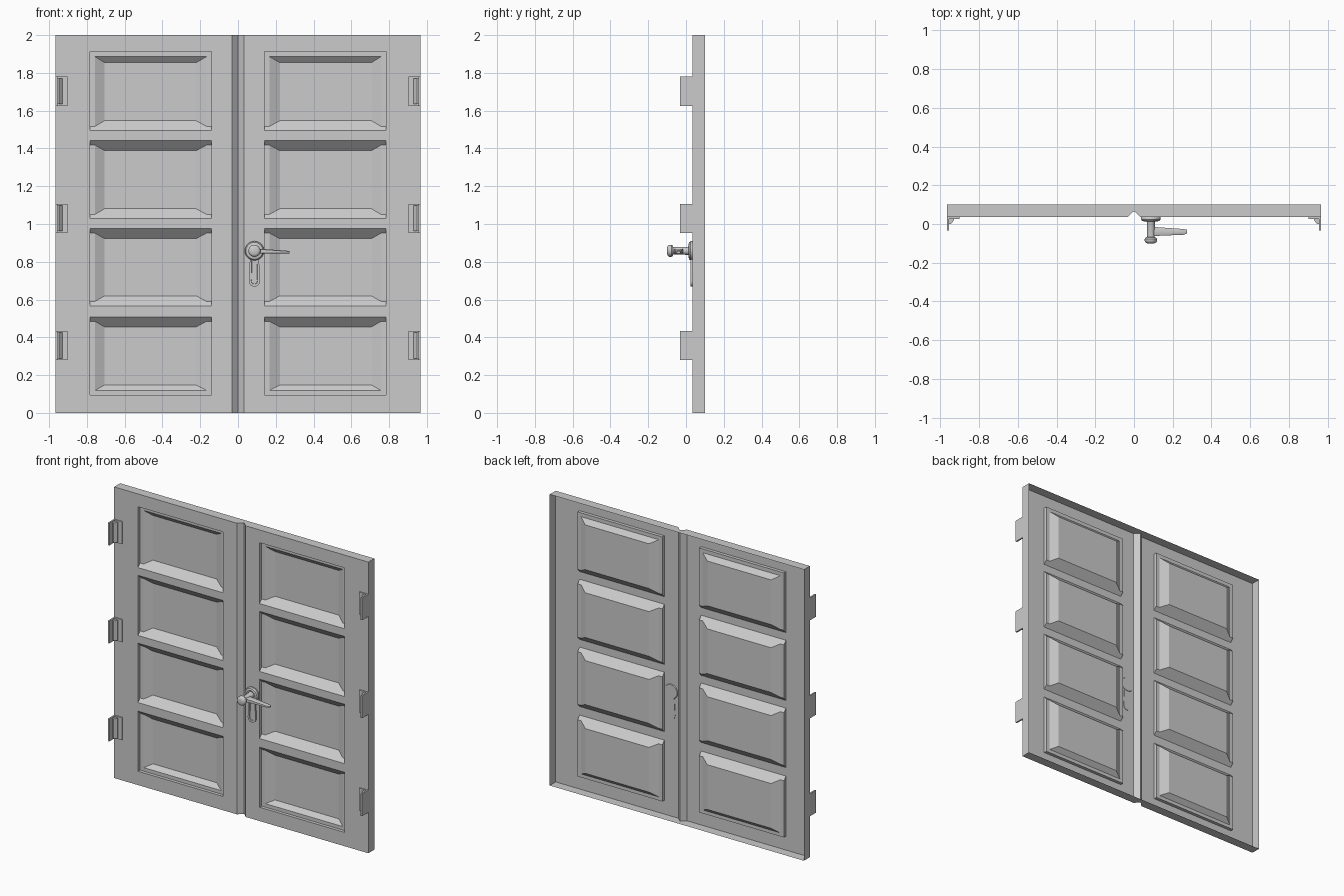
import bpy, bmesh, math

if "Cube" in bpy.data.objects:
    bpy.data.objects.remove(bpy.data.objects["Cube"])

Y0, YL, YP, YB = 0.035, 0.057, 0.085, 0.10   # front, ledge, panel, back rim
W, H, GX, GY = 0.966, 2.0, 0.033, 0.067      # half width, height, centre groove


def finish(name, bm, smooth=False, recalc=True):
    bmesh.ops.remove_doubles(bm, verts=bm.verts, dist=1e-5)
    if recalc:
        bmesh.ops.recalc_face_normals(bm, faces=bm.faces)
    me = bpy.data.meshes.new(name)
    bm.to_mesh(me)
    bm.free()
    ob = bpy.data.objects.new(name, me)
    bpy.context.collection.objects.link(ob)
    if smooth:
        bpy.ops.object.select_all(action='DESELECT')
        ob.select_set(True)
        bpy.context.view_layer.objects.active = ob
        bpy.ops.object.shade_smooth_by_angle(angle=math.radians(35))
    return ob


def rect(x0, x1, z0, z1, y):
    return [(x0, y, z0), (x1, y, z0), (x1, y, z1), (x0, y, z1)]


def door_leaf(name, s):
    """Thin pressed leaf, open at the back; s = side."""
    bm = bmesh.new()

    def face(pts):
        pts = [p for i, p in enumerate(pts) if p not in pts[:i]]
        if len(pts) < 3:
            return
        if s < 0:
            pts = pts[::-1]
        bm.faces.new([bm.verts.new((s * x, y, z)) for x, y, z in pts])

    x0, x1, z0, z1 = 0.14, 0.784, 0.095, 1.912
    # stiles and end rails
    face(rect(GX, x0, 0, H, Y0))
    face(rect(x1, W, 0, H, Y0))
    face(rect(x0, x1, 0, z0, Y0))
    face(rect(x0, x1, z1, H, Y0))
    # half of the V groove, outer side, top and bottom walls
    face([(0, GY, 0), (GX, Y0, 0), (GX, Y0, H), (0, GY, H)])
    face([(W, Y0, 0), (W, YB, 0), (W, YB, H), (W, Y0, H)])
    rim = [(0, GY), (GX, Y0), (x0, Y0), (x1, Y0), (W, Y0), (W, YB), (0, YB)]
    face([(x, y, H) for x, y in rim])
    face([(x, y, 0) for x, y in rim[::-1]])
    # four stepped panels separated by sloped rails
    rails = [(0.508, 0.567), (0.975, 1.028), (1.441, 1.494)]
    lows = [z0] + [r[1] for r in rails]
    highs = [r[0] for r in rails] + [z1]
    t = 0.053 * (YL - Y0) / (YP - Y0)
    for i, (a, b) in enumerate(zip(lows, highs)):
        lo = (a, a, a + 0.024, a + 0.053) if i == 0 else (a, a + t, a + t, a + 0.053)
        hi = (b, b, b - 0.026, b - 0.058) if i == 3 else (b, b - t, b - t, b - 0.053)
        xs = [(x0, x1), (x0, x1), (x0 + 0.027, x1 - 0.027), (0.222, 0.706)]
        loops = [rect(*xs[k], lo[k], hi[k], (Y0, YL, YL, YP)[k]) for k in range(4)]
        for p, q in zip(loops, loops[1:]):
            for j in range(4):
                k = (j + 1) % 4
                face([p[j], p[k], q[k], q[j]])
        face(loops[3])
    for a, b in rails:
        face(rect(x0, x1, a, b, Y0))
    return finish(name, bm, recalc=False)


def prism_z(name, pts, za, zb, s):
    bm = bmesh.new()
    f = bm.faces.new([bm.verts.new((s * x, y, za)) for x, y in pts])
    r = bmesh.ops.extrude_face_region(bm, geom=[f])
    for v in r['geom']:
        if isinstance(v, bmesh.types.BMVert):
            v.co.z = zb
    return finish(name, bm)


def lathe_y(name, prof, cx, cz, n=24):
    bm = bmesh.new()
    rings = [[bm.verts.new((cx + r * math.cos(2 * math.pi * i / n), y,
                            cz + r * math.sin(2 * math.pi * i / n)))
              for i in range(n)] for r, y in prof]
    for a, b in zip(rings, rings[1:]):
        for i in range(n):
            j = (i + 1) % n
            bm.faces.new([a[i], a[j], b[j], b[i]])
    bm.faces.new(rings[0])
    bm.faces.new(rings[-1])
    return finish(name, bm, True)


for s, side in ((-1, "left"), (1, "right")):
    door_leaf(side + "_door_leaf", s)
    # three L-shaped hinges per side
    for n, zc in enumerate((0.357, 1.03, 1.703)):
        tag = f"{side}_hinge_{n + 1}"
        prism_z(tag + "_leaves", [(W, Y0), (0.902, Y0), (0.902, 0.027), (0.955, 0.027),
                                  (0.955, -0.033), (W, -0.033)], zc - 0.077, zc + 0.077, s)
        prism_z(tag + "_knuckle", [(0.96, 0.03), (0.93, 0.03), (0.93, 0.018),
                                   (0.947, 0.0), (0.96, 0.0)], zc - 0.068, zc + 0.068, s)

# handle rosette, spindle and end knob
CX, CZ = 0.087, 0.858
lathe_y("handle_rosette", [(0.047, 0.04), (0.051, 0.033), (0.051, 0.024), (0.045, 0.016),
                           (0.032, 0.013), (0.026, 0.016)], CX, CZ)
lathe_y("handle_spindle", [(0.025, 0.02), (0.021, 0.01), (0.02, -0.068), (0.027, -0.07),
                           (0.032, -0.077), (0.032, -0.088), (0.027, -0.096),
                           (0.018, -0.1)], CX, CZ)

# tapered lever: stations of x, y range, z centre, half height
bm = bmesh.new()
rings = []
for x, ya, yb, zc, h in [(0.09, -0.064, -0.014, 0.856, 0.013), (0.14, -0.06, -0.018, 0.855, 0.012),
                         (0.255, -0.056, -0.026, 0.851, 0.008), (0.273, -0.049, -0.029, 0.85, 0.006)]:
    c = 0.006
    o = [(ya, -h + c / 2), (ya + c, -h), (yb - c, -h), (yb, -h + c / 2),
         (yb, h - c / 2), (yb - c, h), (ya + c, h), (ya, h - c / 2)]
    rings.append([bm.verts.new((x, y, zc + z)) for y, z in o])
for a, b in zip(rings, rings[1:]):
    for i in range(8):
        bm.faces.new([a[i], a[i - 1], b[i - 1], b[i]])
bm.faces.new(rings[0])
bm.faces.new(rings[-1])
finish("handle_lever", bm, True)

# key escutcheon with recessed slot
bm = bmesh.new()
arc = [math.pi + math.pi * i / 12 for i in range(13)]
pts = [(CX + 0.03 * math.cos(a), 0.698 + 0.03 * math.sin(a)) for a in arc]
pts += [(CX + 0.023, 0.835), (CX - 0.023, 0.835)]
f = bm.faces.new([bm.verts.new((x, 0.038, z)) for x, z in pts])
r = bmesh.ops.extrude_face_region(bm, geom=[f])
front = [g for g in r['geom'] if isinstance(g, bmesh.types.BMFace)][0]
for v in front.verts:
    v.co.y = 0.024
bmesh.ops.inset_region(bm, faces=[front], thickness=0.013)
r = bmesh.ops.inset_region(bm, faces=[front], thickness=0.002)
for v in front.verts:
    v.co.y = 0.029
finish("key_escutcheon", bm, True)
